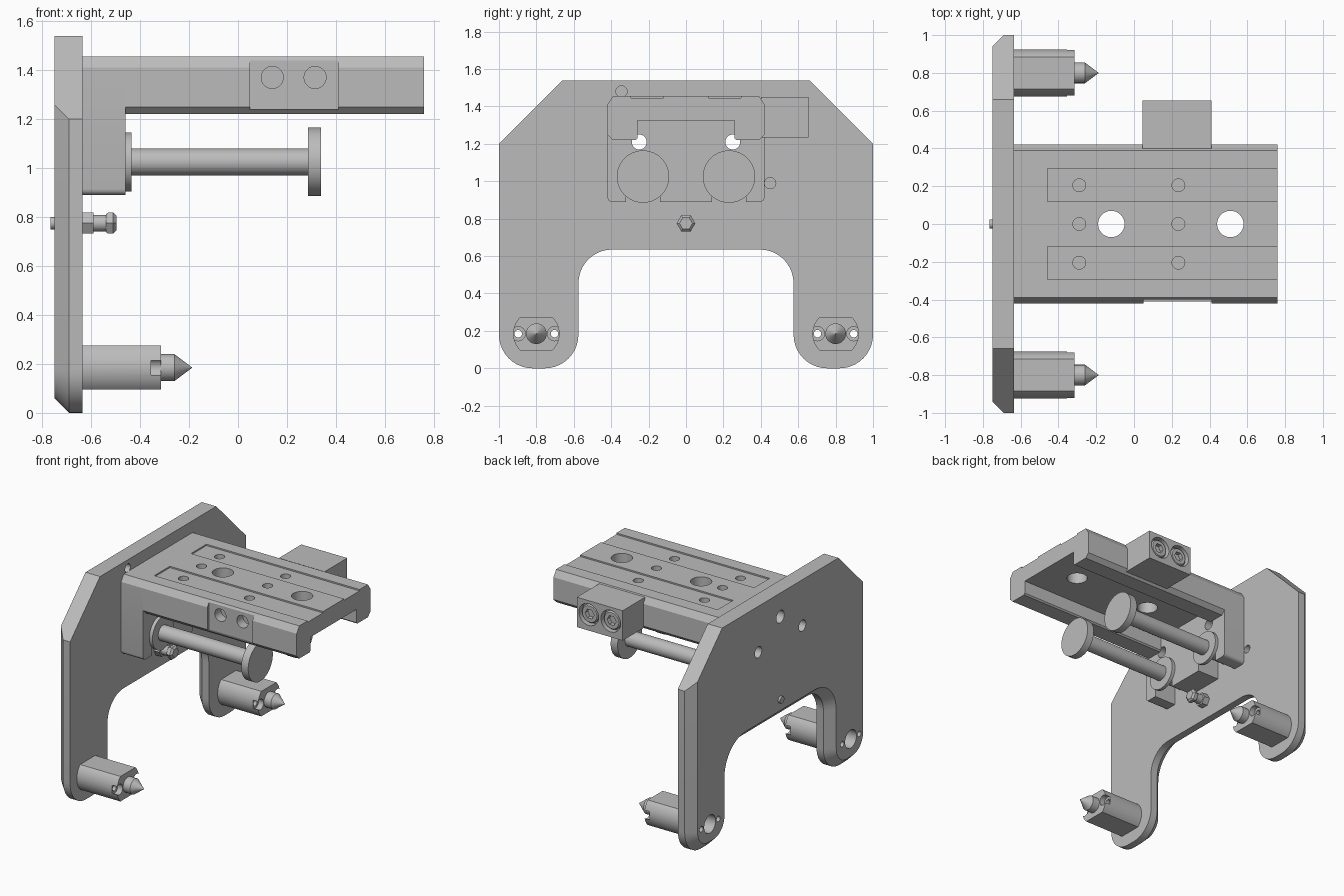
import bpy, bmesh
from math import sin, cos, pi, radians, sqrt

if "Cube" in bpy.data.objects:
    bpy.data.objects.remove(bpy.data.objects["Cube"], do_unlink=True)

GREY = (0.5, 0.5, 0.5, 1)
metal = bpy.data.materials.new("machined_grey")
metal.use_nodes = True
metal.diffuse_color = GREY
metal.node_tree.nodes["Principled BSDF"].inputs["Base Color"].default_value = GREY


def loft(name, sections, axis="x"):
    """Capped solid through sections (position, [(u, v), ...]) along an axis."""
    place = {"x": lambda p, u, v: (p, u, v),
             "y": lambda p, u, v: (u, p, v),
             "z": lambda p, u, v: (u, v, p)}[axis]
    bm = bmesh.new()
    rings = [[bm.verts.new(place(p, u, v)) for u, v in pts] for p, pts in sections]
    for a, b in zip(rings, rings[1:]):
        for i in range(len(a)):
            j = (i + 1) % len(a)
            bm.faces.new((a[i], a[j], b[j], b[i]))
    bm.faces.new(rings[0])
    bm.faces.new(rings[-1])
    bmesh.ops.recalc_face_normals(bm, faces=bm.faces)
    mesh = bpy.data.meshes.new(name)
    bm.to_mesh(mesh)
    bm.free()
    mesh.materials.append(metal)
    ob = bpy.data.objects.new(name, mesh)
    bpy.context.collection.objects.link(ob)
    return ob


def arc(cu, cv, r, a0, a1, n=10):
    return [(cu + r * cos(radians(a0 + (a1 - a0) * i / n)),
             cv + r * sin(radians(a0 + (a1 - a0) * i / n))) for i in range(n + 1)]


def circle(cu, cv, r, n=40):
    return arc(cu, cv, r, 0, 360, n)[:-1]


def rect(u0, u1, v0, v1):
    return [(u0, v0), (u1, v0), (u1, v1), (u0, v1)]


def prism(name, pts, p0, p1, axis="x"):
    return loft(name, [(p0, pts), (p1, pts)], axis)


def lathe(name, cu, cv, profile, axis="x", n=40):
    return loft(name, [(p, circle(cu, cv, r, n)) for p, r in profile], axis)


def drill(cu, cv, r, p0, p1, axis="x", n=32):
    return lathe("cutter", cu, cv, [(p0, r), (p1, r)], axis, n)


def cut(ob, *cutters):
    """Subtract each cutter, bake the result and delete the cutter."""
    for c in cutters:
        c.hide_render = True
        m = ob.modifiers.new("cut", "BOOLEAN")
        m.operation, m.solver, m.object = "DIFFERENCE", "EXACT", c
        bpy.context.view_layer.update()
        done = ob.evaluated_get(bpy.context.evaluated_depsgraph_get())
        mesh = bpy.data.meshes.new_from_object(done)
        ob.modifiers.clear()
        ob.data = mesh
        bpy.data.objects.remove(c, do_unlink=True)


def mirrored(half):
    return half + [(-u, v) for u, v in reversed(half)]


BACK, FACE, STEP, END = -0.75, -0.635, -0.46, 0.76
LEG_Y, LEG_Z = 0.8, 0.185


# Arched end plate, chamfered around sides, feet and arch
def plate_outline(c):
    half = [(0.66, 1.54), (1 - c, 1.2 + c)]
    half += arc(0.82, 0.18, 0.18 - c, 0, -90)
    half += arc(0.755, 0.18, 0.18 - c, -90, -180)
    half += arc(0.395, 0.455, 0.18 + c, 0, 90)
    return mirrored(half)


plate = loft("end_plate", [(FACE, plate_outline(0)), (-0.69, plate_outline(0)),
                           (BACK, plate_outline(0.06))])
cut(plate, drill(0, 1.37, 0.045, -0.8, -0.6))
for y, z in ((-0.345, 1.48), (0.45, 0.99)):
    cut(plate, drill(y, z, 0.03, -0.68, -0.6))
for s in (-1, 1):
    cut(plate, drill(s * 0.25, 1.21, 0.04, -0.8, -0.6),
        drill(s * LEG_Y, LEG_Z, 0.065, -0.8, -0.645))
    for t in (-0.097, 0.097):
        cut(plate, drill(s * LEG_Y + t, LEG_Z, 0.02, -0.8, -0.6))

# Mounting bracket with two open slots under the deck
half = [(0.39, 1.455), (0.42, 1.41)] + arc(0.395, 0.915, 0.025, 0, -90, 4)
half += [(0.32, 0.89)] + arc(0.23, 1.03, 0.09, 0, 180, 16) + [(0.14, 0.89)]
bracket = prism("mounting_bracket", mirrored(half), FACE, STEP)
for s in (-1, 1):
    cut(bracket, drill(s * 0.25, 1.21, 0.04, -0.7, -0.4))

# Deck with a channel below and shallow strips on top
half = [(0.39, 1.455), (0.42, 1.41), (0.42, 1.25), (0.39, 1.22),
        (0.27, 1.22), (0.26, 1.23), (0.26, 1.325)]
deck = prism("deck", mirrored(half), STEP, END)
for s in (-1, 1):
    strip = sorted((s * 0.12, s * 0.295))
    cut(deck, prism("cutter", rect(*strip, 1.445, 1.5), STEP + 0.002, 0.8),
        prism("cutter", rect(0.05, 0.41, 1.24, 1.5), s * 0.4, s * 0.5, "y"))
for x in (-0.12, 0.51):
    cut(deck, drill(x, 0, 0.07, 1.2, 1.6, "z"))
for x in (-0.29, 0.235):
    for y in (-0.205, 0, 0.205):
        cut(deck, drill(x, y, 0.034, 1.38, 1.6, "z", 24))
BOLT_X, BOLT_Z = (0.14, 0.315), 1.37
for x in BOLT_X:
    cut(deck, drill(x, BOLT_Z, 0.045, -0.5, -0.33, "y"))

# Side block with counterbored socket screws
block = prism("side_block", rect(0.045, 0.41, 1.235, 1.45), 0.4, 0.655, "y")
for i, x in enumerate(BOLT_X):
    cut(block, drill(x, 1.35, 0.078, 0.61, 0.7, "y"))
    screw = lathe(f"block_screw_{i + 1}", x, 1.35,
                  [(0.6, 0.066), (0.635, 0.066), (0.645, 0.058)], "y")
    cut(screw, drill(x, 1.35, 0.036, 0.615, 0.7, "y", 6))

# Flanged rods with end discs
for s, side in ((-1, "right"), (1, "left")):
    lathe(f"rod_{side}", s * 0.23, 1.025,
          [(FACE, 0.055), (STEP, 0.055), (STEP, 0.12), (-0.435, 0.12), (-0.435, 0.055),
           (0.285, 0.055), (0.285, 0.14), (0.34, 0.14)], n=56)

# Adjusting bolt: threaded shank, lock nut and hex head
lathe("bolt_shank", 0, 0.775, [(-0.765, 0.025), (FACE, 0.025), (FACE, 0.034), (-0.53, 0.034)])
lathe("bolt_nut", 0, 0.775, [(FACE, 0.05), (-0.59, 0.05)], n=6)
lathe("bolt_head", 0, 0.775, [(-0.54, 0.042), (-0.53, 0.05), (-0.51, 0.05), (-0.497, 0.035)], n=6)

# Foot locators: flat-sided bosses with screw pockets and pointed pins
R, FLAT = 0.124, 0.09
for s, side in ((-1, "right"), (1, "left")):
    y = s * LEG_Y
    a = math_angle = 46.5
    body = prism(f"locator_body_{side}",
                 arc(y, LEG_Z, R, -a, a, 14) + arc(y, LEG_Z, R, 180 - a, 180 + a, 14),
                 FACE, -0.315)
    for t in (-0.097, 0.097):
        cut(body, drill(y + t, LEG_Z, 0.02, -0.7, -0.3),
            drill(y + t, LEG_Z, 0.038, -0.355, -0.3))
    lathe(f"locator_pin_{side}", y, LEG_Z,
          [(-0.33, 0.055), (-0.26, 0.055), (-0.188, 0.001)])

# Smooth round surfaces, keep machined edges sharp
bpy.ops.object.select_all(action="DESELECT")
for ob in bpy.context.collection.objects:
    if ob.type == "MESH" and ob.data.materials and ob.data.materials[0] == metal:
        ob.select_set(True)
        bpy.context.view_layer.objects.active = ob
bpy.ops.object.shade_smooth_by_angle(angle=radians(30))
